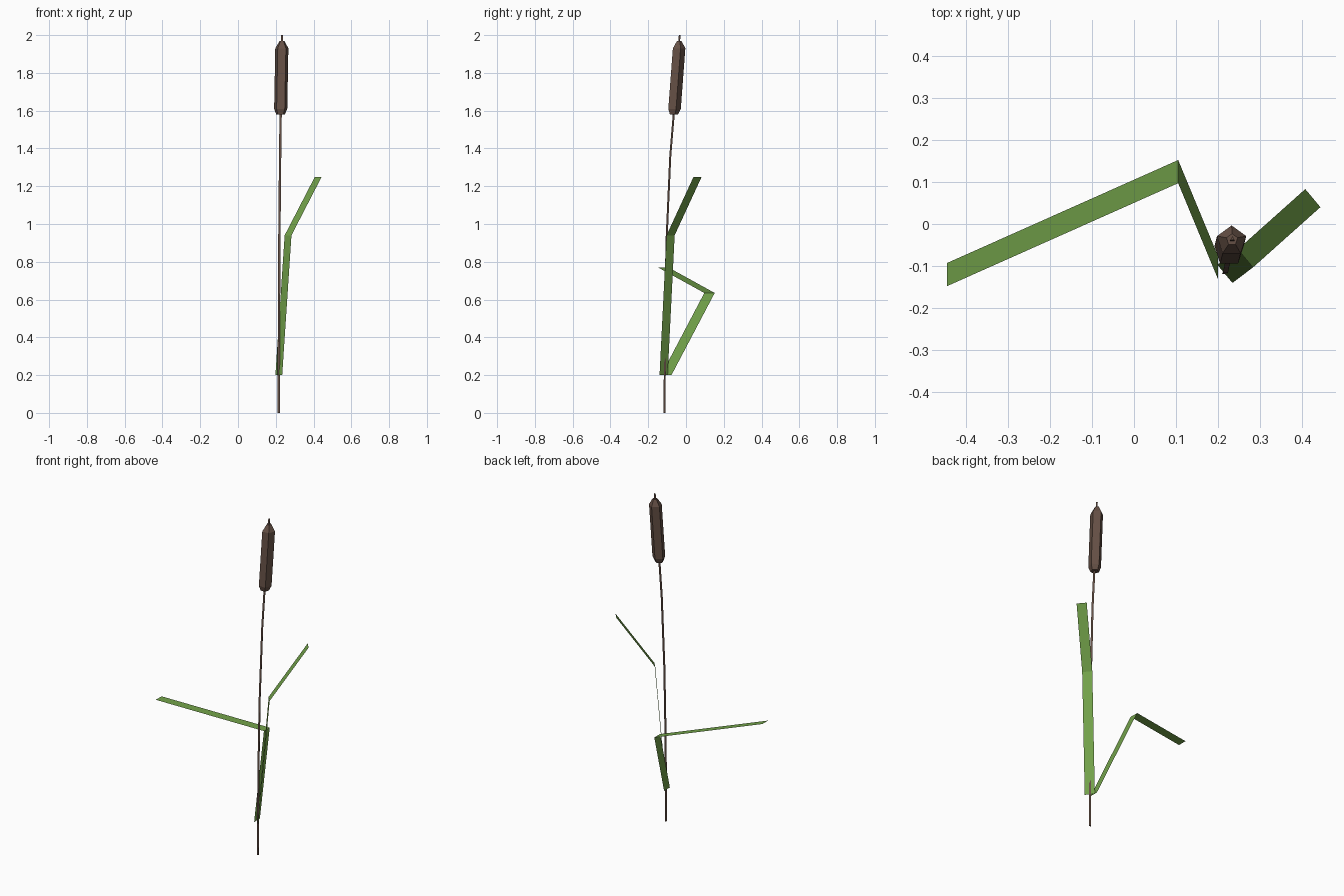
import bpy, math

if "Cube" in bpy.data.objects:
    bpy.data.objects.remove(bpy.data.objects["Cube"])


def material(name, rgb):
    m = bpy.data.materials.new(name)
    m.diffuse_color = (*rgb, 1)
    m.use_nodes = True
    m.node_tree.nodes["Principled BSDF"].inputs["Base Color"].default_value = m.diffuse_color
    return m


def add_mesh(name, verts, faces, mat):
    me = bpy.data.meshes.new(name)
    me.from_pydata(verts, [], faces)
    me.materials.append(mat)
    ob = bpy.data.objects.new(name, me)
    bpy.context.collection.objects.link(ob)
    return ob


def loft(name, rings, sides, mat):
    """Closed tube through rings of (x, y, z, radius), one corner facing +y."""
    verts = []
    for x, y, z, r in rings:
        for i in range(sides):
            a = math.pi / 2 + 2 * math.pi * i / sides
            verts.append((x + r * math.cos(a), y + r * math.sin(a), z))
    faces = [tuple(reversed(range(sides))),
             tuple(range(len(verts) - sides, len(verts)))]
    for k in range(len(rings) - 1):
        for i in range(sides):
            j = (i + 1) % sides
            a, b = k * sides, (k + 1) * sides
            faces.append((a + i, a + j, b + j, b + i))
    return add_mesh(name, verts, faces, mat)


def ribbon(name, edge, across, mat):
    """Flat leaf: an edge path swept sideways by a fixed vector."""
    verts = []
    for x, y, z in edge:
        verts += [(x, y, z), (x + across[0], y + across[1], z)]
    faces = [(2 * i, 2 * i + 1, 2 * i + 3, 2 * i + 2)
             for i in range(len(edge) - 1)]
    return add_mesh(name, verts, faces, mat)


brown = material("brown", (0.13, 0.08, 0.06))
green = material("green", (0.165, 0.35, 0.067))

# Slender stalk, leaning back toward the top and ending in the tip
loft("stalk", [(0.215, -0.115, 0, 0.007), (0.217, -0.113, 0.5, 0.007),
               (0.219, -0.104, 0.93, 0.007), (0.223, -0.085, 1.36, 0.007),
               (0.226, -0.065, 1.6, 0.007), (0.234, -0.035, 2.0, 0.006)], 3, brown)

# Five-sided seed head with tapered ends
loft("seed_head", [(0.225, -0.066, 1.58, 0.024), (0.226, -0.064, 1.61, 0.0365),
                   (0.232, -0.04, 1.93, 0.0365), (0.233, -0.037, 1.968, 0.014)], 5, brown)

# Upright leaf and folded leaf
ribbon("upright_leaf", [(0.198, -0.097, 0.2), (0.247, -0.06, 0.94),
                        (0.407, 0.083, 1.25)], (0.036, -0.043), green)
ribbon("folded_leaf", [(0.2, -0.132, 0.2), (0.105, 0.097, 0.635),
                       (-0.445, -0.148, 0.77)], (0, 0.055), green)
